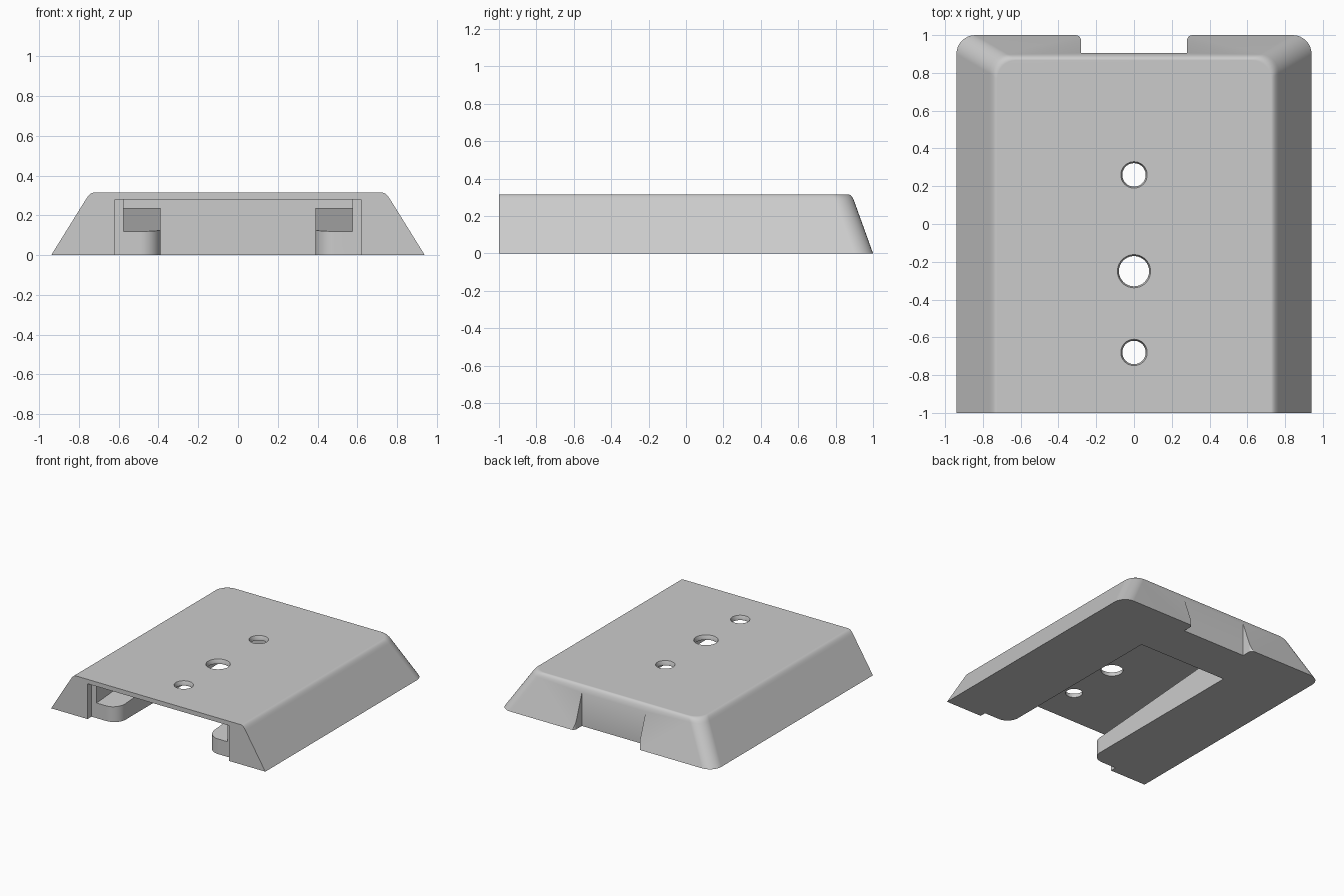
import bpy, bmesh, math
from mathutils import Vector

cube = bpy.data.objects.get("Cube")
if cube:
    bpy.data.objects.remove(cube, do_unlink=True)

grey = bpy.data.materials.new("plain grey")
grey.use_nodes = True
grey.diffuse_color = (0.6, 0.6, 0.6, 1)
grey.node_tree.nodes["Principled BSDF"].inputs["Base Color"].default_value = (0.6, 0.6, 0.6, 1)


def arc(cx, cy, r, start, end, steps=8):
    angles = [math.radians(start + (end - start) * i / steps) for i in range(steps + 1)]
    return [(cx + r * math.cos(a), cy + r * math.sin(a)) for a in angles]


def loft(name, rings):
    """Skin matching rings of points and cap both ends."""
    bm = bmesh.new()
    loops = [[bm.verts.new(p) for p in ring] for ring in rings]
    n = len(loops[0])
    for a, b in zip(loops, loops[1:]):
        for i in range(n):
            j = (i + 1) % n
            bm.faces.new((a[i], a[j], b[j], b[i]))
    bm.faces.new(loops[0][::-1])
    bm.faces.new(loops[-1])
    bmesh.ops.recalc_face_normals(bm, faces=bm.faces)
    mesh = bpy.data.meshes.new(name)
    bm.to_mesh(mesh)
    bm.free()
    obj = bpy.data.objects.new(name, mesh)
    bpy.context.collection.objects.link(obj)
    obj.data.materials.append(grey)
    return obj


def prism(name, outline, z0, z1):
    return loft(name, [[(x, y, z) for x, y in outline] for z in (z0, z1)])


def mirrored(half):
    """Close a right-half outline with its mirror image."""
    return half + [(-x, y) for x, y in reversed(half)]


# Tapered body: square front, rounded back corners, softened upper edge
def body_ring(hx, yb, z, r=0.1):
    half = [(hx, -1)] + arc(hx - r, yb - r, r, 0, 90)
    return [(x, y, z) for x, y in mirrored(half)]


low, corner, flat = (Vector(v) for v in
                     ((0.766, 0.899, 0.28), (0.745, 0.887, 0.315), (0.725, 0.867, 0.315)))
sections = [Vector((0.94, 1, 0))]
for i in range(6):
    t = i / 5
    sections.append(low * (1 - t) ** 2 + corner * 2 * t * (1 - t) + flat * t * t)
body = loft("mounting_plate", [body_ring(*s) for s in sections])

cutters = []

# Shallow recess in the front face
cutters.append(prism("front_recess", mirrored([(0.62, -1.1), (0.62, -0.95)]), -0.1, 0.28))

# Wide channel above the wedge-shaped lips
side = [(-1.1, 0.11), (-0.95, 0.12), (0.55, 0.235), (0.55, 0.28), (-1.1, 0.28)]
cutters.append(loft("upper_channel", [[(x, y, z) for y, z in side] for x in (-0.575, 0.575)]))

# Narrow channel between the lips, with rounded lip ends
half = [(0.49, -1.1)] + arc(0.49, -0.85, 0.1, 270, 180) + [(0.39, 0.55)]
cutters.append(prism("lower_channel", mirrored(half), -0.1, 0.26))

# Back notch with rounded mouth
half = [(0.28, 0.905)] + arc(0.31, 0.97, 0.03, 180, 90) + [(0.31, 1.1)]
cutters.append(prism("back_notch", mirrored(half), -0.1, 0.4))

# Three screw holes, slightly flared at the top
for y, r in ((0.26, 0.07), (-0.25, 0.088), (-0.68, 0.07)):
    rings = []
    for z, radius in ((0.2, r - 0.008), (0.295, r - 0.008), (0.315, r), (0.4, r)):
        rings.append([(px, py, z) for px, py in arc(0, y, radius, 0, 360, 40)[:-1]])
    cutters.append(loft("screw_hole", rings))

# Carve the body
bpy.context.view_layer.objects.active = body
for cutter in cutters:
    cutter.hide_render = True
    mod = body.modifiers.new(cutter.name, "BOOLEAN")
    mod.operation = "DIFFERENCE"
    mod.solver = "EXACT"
    mod.object = cutter
    bpy.ops.object.modifier_apply(modifier=mod.name)
    bpy.data.objects.remove(cutter, do_unlink=True)

# Smooth the rounded edges and keep the flats flat
bpy.ops.object.select_all(action="DESELECT")
body.select_set(True)
bpy.ops.object.shade_smooth_by_angle(angle=math.radians(30))
weighted = body.modifiers.new("weighted_normals", "WEIGHTED_NORMAL")
weighted.keep_sharp = True
